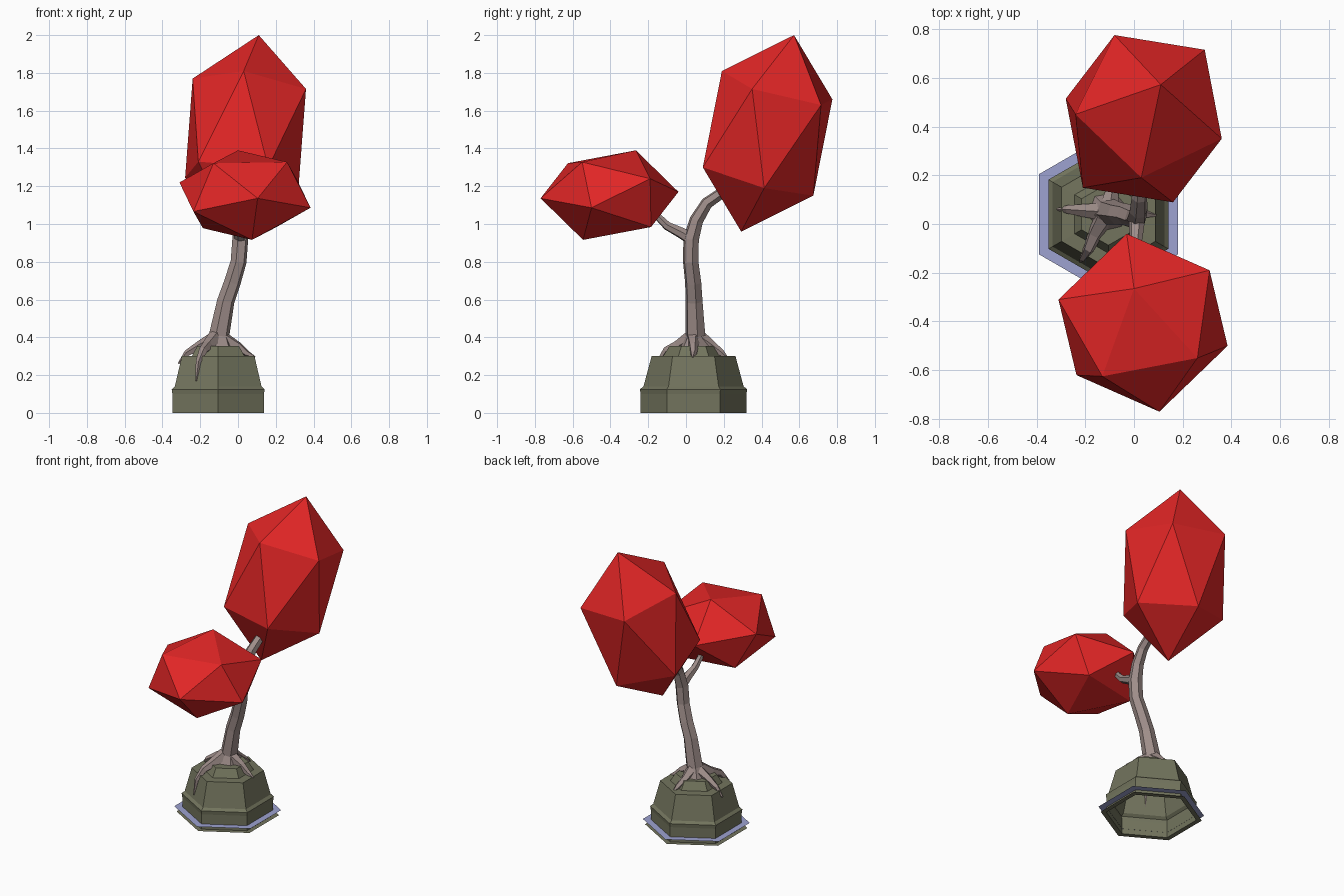
import bpy, bmesh, math
from mathutils import Vector

if "Cube" in bpy.data.objects:
    bpy.data.objects.remove(bpy.data.objects["Cube"])

CX, CY = -0.105, 0.04  # planter centre


def material(name, rgb):
    m = bpy.data.materials.new(name)
    m.diffuse_color = (*rgb, 1)
    m.use_nodes = True
    m.node_tree.nodes["Principled BSDF"].inputs["Base Color"].default_value = m.diffuse_color
    return m


RED = material("red leaves", (0.76, 0.019, 0.019))
BARK = material("pinkish bark", (0.34, 0.265, 0.25))
OLIVE = material("olive stone", (0.17, 0.175, 0.11))
BLUE = material("pale blue", (0.34, 0.36, 0.64))


def finish(bm, name, mat, recalc=True):
    if recalc:
        bmesh.ops.recalc_face_normals(bm, faces=bm.faces)
    me = bpy.data.meshes.new(name)
    bm.to_mesh(me)
    bm.free()
    me.materials.append(mat)
    ob = bpy.data.objects.new(name, me)
    bpy.context.collection.objects.link(ob)
    return ob


def bridge(bm, a, b):
    n = len(a)
    for i in range(n):
        bm.faces.new((a[i], a[(i + 1) % n], b[(i + 1) % n], b[i]))


def hex_lathe(name, profile, mat, cap):
    """Six-sided stack of (radius, height) rings, corners toward +-y."""
    bm = bmesh.new()
    rings = []
    for r, z in profile:
        rings.append([bm.verts.new((CX + r * math.cos(math.radians(30 + 60 * i)),
                                    CY + r * math.sin(math.radians(30 + 60 * i)), z))
                      for i in range(6)])
    for a, b in zip(rings, rings[1:]):
        bridge(bm, a, b)
    if cap:
        bm.faces.new(rings[-1])
    return finish(bm, name, mat, recalc=False)


def limb(name, path, sides=6):
    """Tapered faceted tube through (x, y, z, radius) points."""
    bm = bmesh.new()
    pts = [Vector(p[:3]) for p in path]
    side = None
    rings = []
    for k, p in enumerate(pts):
        t = (pts[min(k + 1, len(pts) - 1)] - pts[max(k - 1, 0)]).normalized()
        side = side or Vector((0.97, 0.2, 0.1))
        side = (side - t * side.dot(t))
        if side.length < 0.2:
            side = t.orthogonal()
        side.normalize()
        up = t.cross(side)
        r = path[k][3]
        rings.append([bm.verts.new(p + r * (side * math.cos(2 * math.pi * i / sides)
                                            + up * math.sin(2 * math.pi * i / sides)))
                      for i in range(sides)])
    for a, b in zip(rings, rings[1:]):
        bridge(bm, a, b)
    bm.faces.new(rings[0])
    bm.faces.new(rings[-1])
    return finish(bm, name, BARK)


def foliage(name, centre, upper):
    """Stretched icosahedron: upper points plus their opposites."""
    bm = bmesh.new()
    c = Vector(centre)
    for p in upper:
        bm.verts.new(p)
        bm.verts.new(2 * c - Vector(p))
    bmesh.ops.convex_hull(bm, input=bm.verts)
    return finish(bm, name, RED)


# Hollow hexagonal planter with a flat foot and stepped mound
hex_lathe("planter", [(0.315, 0), (0.28, 0), (0.28, 0.10), (0.284, 0.125), (0.265, 0.14),
                      (0.222, 0.30), (0.16, 0.302), (0.127, 0.355)], OLIVE, True)
# Flat blue collar
hex_lathe("collar", [(0.329, 0.035), (0.279, 0.035)], BLUE, False)

# Trunk leaning up into the large crown
limb("trunk", [(-0.105, 0.05, 0.34, 0.09), (-0.10, 0.05, 0.41, 0.055),
               (-0.065, 0.043, 0.59, 0.047), (-0.03, 0.038, 0.69, 0.045),
               (0.003, 0.025, 0.80, 0.043), (0.012, 0.027, 0.92, 0.043),
               (0.018, 0.055, 1.02, 0.038), (0.022, 0.11, 1.11, 0.033),
               (0.028, 0.19, 1.165, 0.03), (0.035, 0.29, 1.20, 0.024)])
# Side branch into the small crown
limb("side_branch", [(0.012, 0.03, 0.92, 0.035), (0.01, -0.03, 0.955, 0.03),
                     (0.005, -0.10, 0.99, 0.024), (0.0, -0.15, 1.04, 0.02),
                     (0.0, -0.18, 1.09, 0.016)])

# Roots draped over the mound
roots = {
    "left_root": [(-0.11, 0.05, 0.40, 0.04), (-0.20, 0.055, 0.355, 0.028),
                  (-0.27, 0.06, 0.315, 0.018), (-0.315, 0.06, 0.26, 0.005)],
    "front_root": [(-0.12, 0.03, 0.40, 0.042), (-0.16, -0.04, 0.355, 0.032),
                   (-0.185, -0.10, 0.33, 0.024), (-0.21, -0.14, 0.27, 0.015),
                   (-0.222, -0.155, 0.17, 0.004)],
    "right_root": [(-0.09, 0.04, 0.40, 0.04), (0.0, 0.04, 0.352, 0.025),
                   (0.045, 0.04, 0.315, 0.018), (0.09, 0.035, 0.295, 0.005)],
    "back_root": [(-0.10, 0.07, 0.40, 0.04), (-0.09, 0.14, 0.352, 0.026),
                  (-0.07, 0.19, 0.315, 0.018), (-0.06, 0.22, 0.29, 0.005)],
}
for name, path in roots.items():
    limb(name, path, 5)

# Two faceted crowns
foliage("large_crown", (0.04, 0.432, 1.48),
        [(0.11, 0.572, 2.0), (0.03, 0.19, 1.81), (-0.24, 0.45, 1.77),
         (0.36, 0.35, 1.715), (-0.08, 0.775, 1.66), (0.29, 0.715, 1.63)])
foliage("small_crown", (0.037, -0.405, 1.153),
        [(0.0, -0.265, 1.39), (0.26, -0.55, 1.328), (-0.13, -0.625, 1.322),
         (-0.31, -0.31, 1.22), (-0.03, -0.04, 1.17), (0.31, -0.19, 1.24)])
